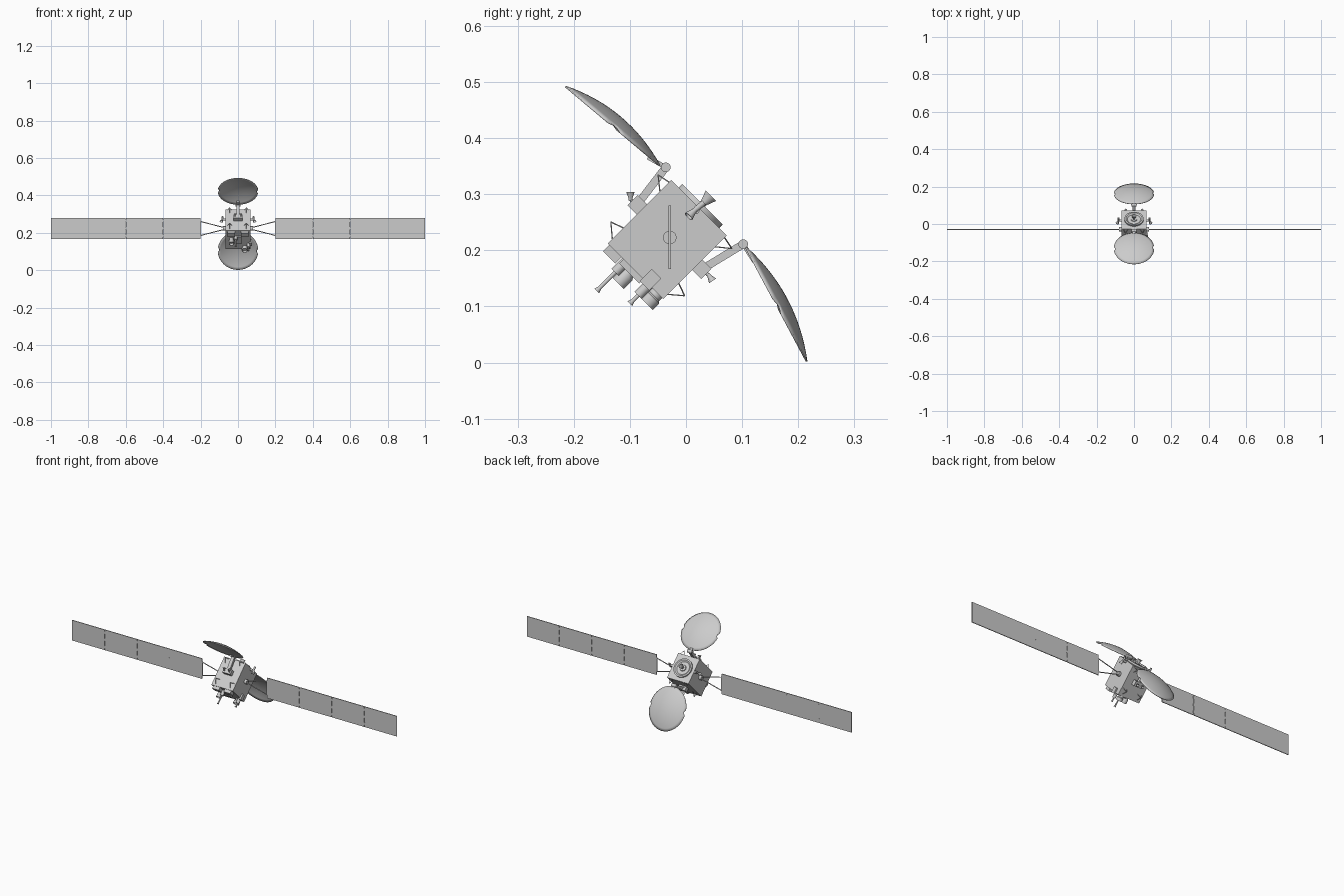
import bpy, bmesh, math
from mathutils import Vector, Matrix

if "Cube" in bpy.data.objects:
    bpy.data.objects.remove(bpy.data.objects["Cube"])

C = Vector((0, -0.03, 0.223))
U = Vector((0, 1, 1)).normalized()      # away from the feed deck
V = Vector((0, -1, 1)).normalized()     # towards the upper dish
X = Vector((1, 0, 0))


def L(x, v, u):
    return C + X * x + V * v + U * u


def finish(name, bm, smooth=True):
    bmesh.ops.recalc_face_normals(bm, faces=bm.faces)
    me = bpy.data.meshes.new(name)
    bm.to_mesh(me)
    bm.free()
    ob = bpy.data.objects.new(name, me)
    bpy.context.collection.objects.link(ob)
    if smooth:
        bpy.ops.object.select_all(action='DESELECT')
        ob.select_set(True)
        bpy.context.view_layer.objects.active = ob
        bpy.ops.object.shade_smooth_by_angle(angle=math.radians(35))
    return ob


def frame(o, ax, ay, az):
    m = Matrix((ax, ay, az)).transposed().to_4x4()
    m.translation = o
    return m


def beam(name, a, b, wx, wt):
    """Box from a to b; wx wide along x, wt thick."""
    d = (b - a).normalized()
    side = d.cross(X).normalized()
    bm = bmesh.new()
    bmesh.ops.create_cube(bm, size=1)
    bm.transform(frame((a + b) / 2, X, side, d) @ Matrix.Diagonal((wx, wt, (b - a).length, 1)))
    return finish(name, bm, False)


def box(name, x, v, u):
    """Box in body axes from (min, max) pairs."""
    mx, mv = sum(x) / 2, sum(v) / 2
    return beam(name, L(mx, mv, u[0]), L(mx, mv, u[1]), x[1] - x[0], v[1] - v[0])


def lathe(name, base, axis, prof, n=24):
    """Spin (radius, height) points about an axis."""
    bm = bmesh.new()
    rings = [[bm.verts.new((r * math.cos(2 * math.pi * i / n), r * math.sin(2 * math.pi * i / n), h))
              for i in range(n)] for r, h in prof]
    for p, q in zip(rings, rings[1:]):
        for i in range(n):
            j = (i + 1) % n
            bm.faces.new((p[i], p[j], q[j], q[i]))
    bmesh.ops.remove_doubles(bm, verts=bm.verts, dist=1e-6)
    bm.transform(Matrix.Translation(base) @ axis.to_track_quat('Z', 'Y').to_matrix().to_4x4())
    return finish(name, bm)


def rod(name, a, b, r, n=12):
    h = (b - a).length
    return lathe(name, a, b - a, [(0, 0), (r, 0), (r, h), (0, h)], n)


def nozzle(name, base, axis, r, h):
    return lathe(name, base, axis, [(0, 0), (r * .45, 0), (r * .5, h * .3), (r, h), (r * .9, h),
                                    (r * .35, h * .35), (0, h * .35)], 20)


def dish(name, a, b, sag=0.021, n=72, rings=8):
    """Parabolic reflector from inner rim a to outer rim b, notched at the sides."""
    d = (b - a).normalized()
    if X.cross(d).dot(U) < 0:
        d = -d
    ry = (b - a).length / 2
    bm = bmesh.new()
    centre = bm.verts.new((0, 0, sag))
    prev = None
    for k in range(1, rings + 1):
        cur = []
        for i in range(n):
            t = 2 * math.pi * i / n
            f = k / rings
            if k == rings and i % (n // 2) in (0, 1):
                f = 0.93
            cur.append(bm.verts.new((0.108 * f * math.cos(t), ry * f * math.sin(t), sag * (1 - f * f))))
        for i in range(n):
            j = (i + 1) % n
            bm.faces.new((prev[i], cur[i], cur[j], prev[j]) if prev else (centre, cur[i], cur[j]))
        prev = cur
    bm.transform(frame((a + b) / 2, X, d, X.cross(d)))
    ob = finish(name, bm)
    mod = ob.modifiers.new("thickness", 'SOLIDIFY')
    mod.thickness, mod.offset = 0.003, 0
    return ob


# Main body and decks
box("body", (-.066, .066), (-.07, .07), (-.085, .075))
lathe("adapter_ring", L(0, 0, .075), U, [(.051, 0), (.051, .009), (.043, .009), (.035, .003), (0, .003)], 40)
lathe("engine_mount", L(0, 0, .076), U, [(.018, 0), (.016, .006), (0, .006)])
nozzle("main_engine", L(0, 0, .08), U, .013, .025)

# Dishes
dish("upper_dish", Vector((0, -.047, .351)), Vector((0, -.215, .492)))
dish("lower_dish", Vector((0, .106, .206)), Vector((0, .215, .002)))

# Dish arms: base block, boom, elbow and lug to the rim, with a small thruster
for tag, s, elbow, rim, cup in (
        ("upper", 1, (-.036, .348), (-.068, .366), ((-.099, .289), (0, 0, 1))),
        ("lower", -1, (.102, .211), (.122, .180), ((.039, .158), (0, .5, -.75)))):
    e, q = Vector((0, *elbow)), Vector((0, *rim))
    box(tag + "_arm_base", (-.024, .024), tuple(sorted((s * .068, s * .093))), (-.012, .014))
    beam(tag + "_arm", L(0, s * .082, .004), e, .018, .014)
    rod(tag + "_elbow", e - X * .014, e + X * .014, .0085, 20)
    beam(tag + "_dish_lug", e, q, .014, .008)
    axis = Vector(cup[1]).normalized()
    for sx in (-1, 1):
        p = Vector((sx * .016, *cup[0]))
        nozzle(tag + "_arm_thruster", p, axis, .0075, .015)
        rod(tag + "_thruster_pipe", L(sx * .016, s * .085, .0), p + axis * .002, .003)
    # Launch hold-down tripods
    for sx in (-1, 1):
        for u, foot in ((-.054, (-.075, -.045)), (.065, (.045, .07))):
            apex = L(sx * .045, s * .093, u)
            for du, dx in ((foot[0], 0), (foot[1], .012), (foot[1], -.012)):
                rod(tag + "_tripod_strut", L(sx * .045 + dx, s * .068, du), apex, .0012, 6)

# Side thrusters on the x faces
for sx in (-1, 1):
    rod("side_thruster_bracket", L(sx * .06, 0, .068), L(sx * .085, 0, .068), .006)
    nozzle("side_thruster", L(sx * .083, .002, .072), -U + X * sx * .3, .009, .022)
    rod("side_thruster_valve", L(sx * .083, .002, .068), L(sx * .083, 0, .088), .005)

# Feed deck equipment
box("feed_block_left", (-.055, -.015), (.035, .066), (-.101, -.08))
box("feed_block_right", (.015, .055), (.035, .066), (-.101, -.08))
box("feed_plate", (-.02, .02), (-.02, .03), (-.096, -.08))
for name, x, v, r, top in (("feed_drum_a", -.035, .006, .014, -.122), ("feed_drum_b", .036, -.055, .016, -.112)):
    h = -.08 - top
    lathe(name, L(x, v, -.08), -U, [(r * .8, 0), (r * .8, h * .4), (r, h * .5), (r, h), (r * .85, h),
                                    (r * .7, h * .7), (0, h * .7)])
for name, x, v, tip in (("horn_a", -.012, .024, -.158), ("horn_b", .056, -.034, -.132)):
    rod(name + "_mast", L(x, v, -.07), L(x, v, tip), .0035)
    rod(name + "_collar", L(x, v, -.08), L(x, v, -.112), .009, 16)
    nozzle(name + "_tip", L(x, v, tip + .012), -U, .006, .013)
box("horn_b_bracket", (.06, .074), (-.042, -.018), (-.092, -.062))

# Solar wings: yoke struts, four panels, hinges
y = -.029
for s in (-1, 1):
    side = "right" if s > 0 else "left"
    rod(side + "_wing_drive", Vector((s * .06, y, .223)), Vector((s * .08, y, .223)), .012, 20)
    for dz in (-1, 1):
        rod(side + "_yoke_strut", Vector((s * .066, y, .223 + dz * .003)),
            Vector((s * .203, y, .223 + dz * .038)), .0025, 8)
    rod(side + "_yoke_bar", Vector((s * .199, y, .183)), Vector((s * .199, y, .263)), .0022, 8)
    for i in range(4):
        x0, x1 = .2 + .2 * i, .4 + .2 * i
        mx = s * (x0 + x1) / 2
        beam(side + "_solar_panel", Vector((mx, y, .167)), Vector((mx, y, .280)), .1975 if i < 3 else .199, .004)
        if i < 3:
            for dz in (-.04, 0, .04):
                beam(side + "_panel_hinge", Vector((s * x1, y, .217 + dz)), Vector((s * x1, y, .231 + dz)),
                     .006, .005)
